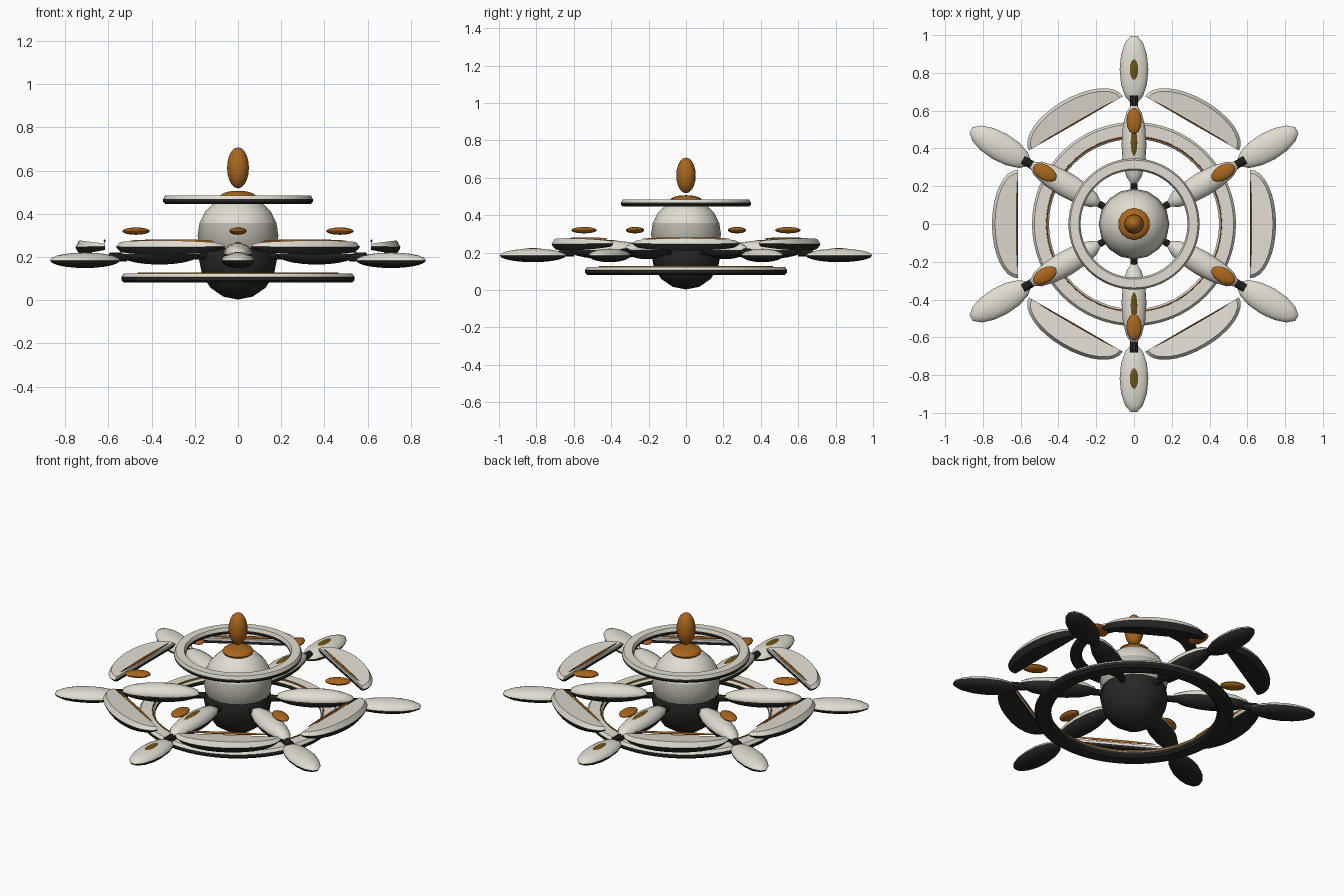
import bpy, bmesh, math
from mathutils import Matrix

if "Cube" in bpy.data.objects:
    bpy.data.objects.remove(bpy.data.objects["Cube"])


def material(name, rgb):
    m = bpy.data.materials.new(name)
    m.diffuse_color = (*rgb, 1)
    m.use_nodes = True
    m.node_tree.nodes["Principled BSDF"].inputs["Base Color"].default_value = m.diffuse_color
    return m


SHELL = material("ivory", (0.75, 0.72, 0.64))
SHADE = material("grey_ivory", (0.48, 0.46, 0.40))
AMBER = material("amber", (0.40, 0.135, 0.012))
GOLD = material("dark_gold", (0.15, 0.09, 0.01))
DARK = material("dark", (0.02, 0.02, 0.018))


def finish(bm, name, mat, angle=0.0, sharp=35, split=None):
    # split: faces centred below this height get the dark underside material
    bmesh.ops.recalc_face_normals(bm, faces=bm.faces)
    if split is not None:
        for f in bm.faces:
            f.material_index = int(f.calc_center_median().z < split)
    me = bpy.data.meshes.new(name)
    bm.to_mesh(me)
    bm.free()
    me.materials.append(mat)
    me.materials.append(DARK)
    ob = bpy.data.objects.new(name, me)
    bpy.context.collection.objects.link(ob)
    ob.rotation_euler.z = angle
    bpy.ops.object.select_all(action='DESELECT')
    ob.select_set(True)
    bpy.context.view_layer.objects.active = ob
    bpy.ops.object.shade_smooth_by_angle(angle=math.radians(sharp))
    return ob


def ellipsoid(name, centre, radii, mat, angle=0.0, seg=14, rings=10, split=None):
    bm = bmesh.new()
    bmesh.ops.create_uvsphere(bm, u_segments=seg, v_segments=rings, radius=1,
                              matrix=Matrix.Translation(centre) @ Matrix.Diagonal((*radii, 1)))
    return finish(bm, name, mat, angle, 35, split)


def rod(name, r0, r1, z, radius, angle):
    bm = bmesh.new()
    mat = Matrix.Translation(((r0 + r1) / 2, 0, z)) @ Matrix.Rotation(math.pi / 2, 4, 'Y')
    bmesh.ops.create_cone(bm, cap_ends=True, segments=10, radius1=radius, radius2=radius,
                          depth=r1 - r0, matrix=mat)
    return finish(bm, name, DARK, angle)


def ring(name, major, half_w, z_levels, mat, split=None, seg=64):
    # swept chamfered section: bottom, lower side, upper side, top
    z0, z1, z2, z3 = z_levels
    inset = half_w * 0.72
    prof = [(-inset, z0), (inset, z0), (half_w, z1), (half_w, z2),
            (inset, z3), (-inset, z3), (-half_w, z2), (-half_w, z1)]
    bm = bmesh.new()
    rows = []
    for i in range(seg):
        a = 2 * math.pi * i / seg
        rows.append([bm.verts.new(((major + r) * math.cos(a), (major + r) * math.sin(a), z))
                     for r, z in prof])
    for i in range(seg):
        p, q = rows[i], rows[(i + 1) % seg]
        for j in range(8):
            n = (j + 1) % 8
            bm.faces.new((p[j], q[j], q[n], p[n]))
    return finish(bm, name, mat, split=split)


def petal(name, angle):
    # half-ellipse plate, chamfered edges, thinner towards the tips, dark below
    bm = bmesh.new()
    rows = []
    for z, s in ((0.212, 0.86), (0.237, 0.98), (0.247, 1.0), (0.277, 0.88)):
        row = []
        for i in range(17):
            t = -math.pi / 2 + math.pi * i / 16
            taper = 0.45 + 0.55 * math.cos(t)
            row.append(bm.verts.new((0.615 + 0.137 * s * math.cos(t),
                                     0.287 * (0.5 + s / 2) * math.sin(t),
                                     0.25 + (z - 0.25) * taper)))
        rows.append(row)
    for level, (p, q) in enumerate(zip(rows, rows[1:])):
        for i in range(17):
            n = (i + 1) % 17
            bm.faces.new((p[i], p[n], q[n], q[i])).material_index = int(level < 2)
    bm.faces.new(rows[0]).material_index = 1
    bm.faces.new(rows[-1])
    return finish(bm, name, SHELL, angle, 25)


# central body (light dome, grey waist band, dark base) and finial
hull = ellipsoid("upper_hull", (0, 0, 0.30), (0.187, 0.187, 0.19), SHELL, seg=16, rings=10, split=0.25)
hull.data.materials.append(SHADE)
for poly in hull.data.polygons:
    if 0.25 < poly.center.z < 0.34:
        poly.material_index = 2
ellipsoid("lower_hull", (0, 0, 0.19), (0.185, 0.185, 0.187), DARK, seg=14, rings=8)
ellipsoid("top_cap", (0, 0, 0.48), (0.085, 0.085, 0.027), AMBER)
ellipsoid("finial", (0, 0, 0.613), (0.052, 0.052, 0.095), AMBER)

# floating rings
ring("upper_ring", 0.315, 0.032, (0.446, 0.456, 0.468, 0.485), SHELL, 0.465)
ring("lower_ring", 0.495, 0.045, (0.081, 0.092, 0.108, 0.124), SHELL, 0.105)
ring("lower_ring_trim", 0.463, 0.003, (0.115, 0.118, 0.126, 0.129), AMBER)

# six arms with joints and beads
for k in range(6):
    a = math.radians(30 + 60 * k)
    rod(f"inner_joint_{k}", 0.15, 0.26, 0.205, 0.018, a)
    ellipsoid(f"inner_arm_{k}", (0.42, 0, 0.215), (0.215, 0.066, 0.05), SHELL, a, split=0.215)
    rod(f"outer_joint_{k}", 0.60, 0.68, 0.20, 0.022, a)
    ellipsoid(f"outer_arm_{k}", (0.818, 0, 0.185), (0.182, 0.076, 0.036), SHELL, a, split=0.185)
    ellipsoid(f"bead_{k}", (0.545, 0, 0.32), (0.07, 0.04, 0.017), AMBER, a)
    if k in (1, 4):  # inlays only on the front and back arms
        ellipsoid(f"inner_inlay_{k}", (0.43, 0, 0.254), (0.085, 0.022, 0.015), GOLD, a)
        ellipsoid(f"outer_inlay_{k}", (0.818, 0, 0.212), (0.07, 0.028, 0.012), GOLD, a)

# six outer petals with a trim strip along the chord
for k in range(6):
    a = math.radians(60 * k)
    petal(f"petal_{k}", a)
    ellipsoid(f"petal_trim_{k}", (0.618, 0, 0.274), (0.004, 0.23, 0.008), AMBER, a, 8, 6)
